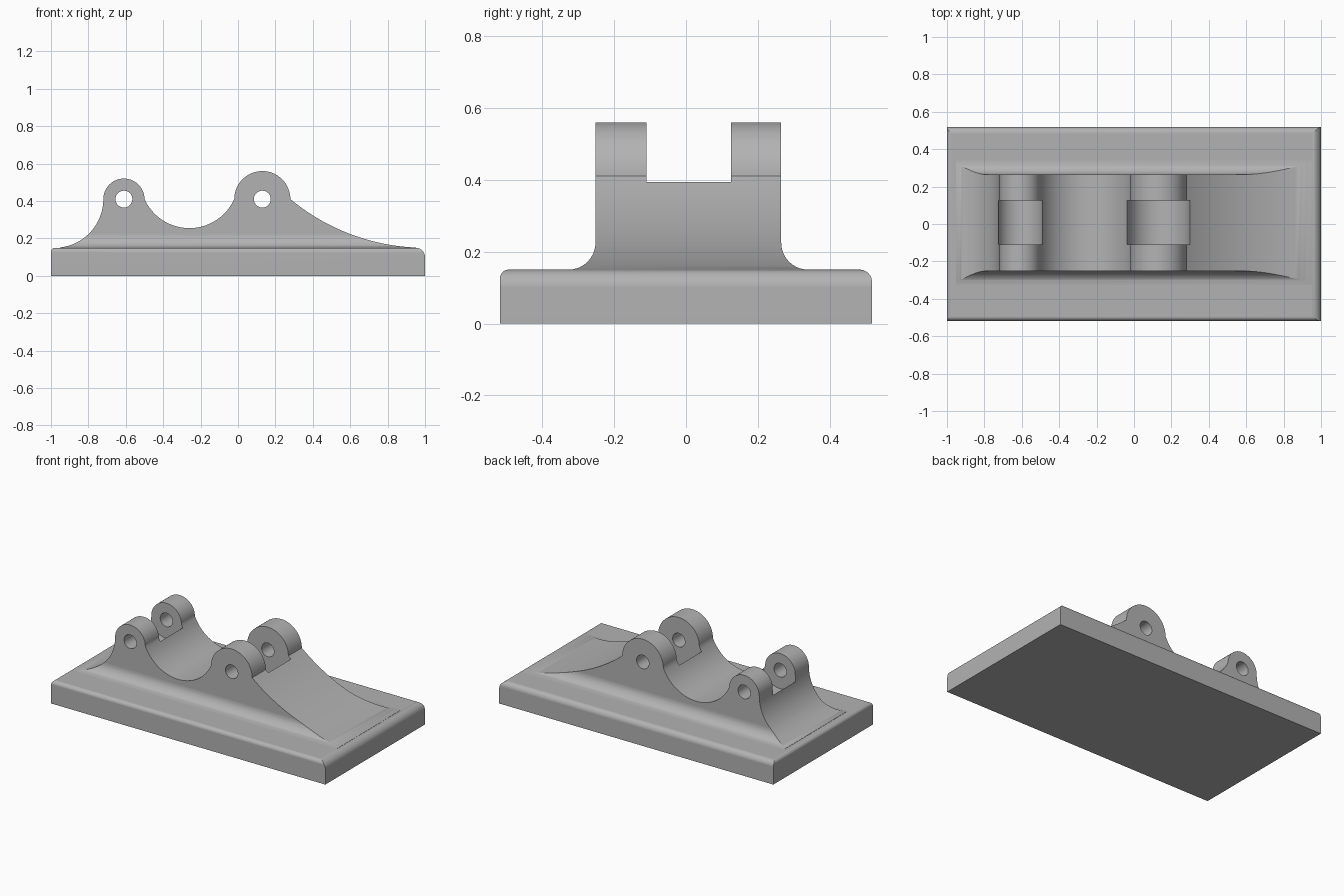
import bpy
import bmesh
from math import sin, cos, radians

if "Cube" in bpy.data.objects:
    bpy.data.objects.remove(bpy.data.objects["Cube"], do_unlink=True)

grey = bpy.data.materials.new("plain grey")
grey.use_nodes = True
colour = (0.45, 0.45, 0.45, 1)
grey.diffuse_color = colour
grey.node_tree.nodes["Principled BSDF"].inputs["Base Color"].default_value = colour


def arc(cu, cz, r, start, end, n=24):
    """Points on a circle arc, angles in degrees."""
    angles = [radians(start + (end - start) * i / n) for i in range(n + 1)]
    return [(cu + r * cos(a), cz + r * sin(a)) for a in angles]


def prism(name, profile, axis, low, high):
    """Extrude a (horizontal, z) profile along the x or y axis."""
    bm = bmesh.new()

    def place(u, z, d):
        return (d, u, z) if axis == "x" else (u, d, z)

    face = bm.faces.new([bm.verts.new(place(u, z, low)) for u, z in profile])
    moved = bmesh.ops.extrude_face_region(bm, geom=[face])["geom"]
    verts = [v for v in moved if isinstance(v, bmesh.types.BMVert)]
    bmesh.ops.translate(bm, verts=verts, vec=place(0, 0, high - low))
    bmesh.ops.recalc_face_normals(bm, faces=bm.faces)
    mesh = bpy.data.meshes.new(name)
    bm.to_mesh(mesh)
    bm.free()
    mesh.materials.append(grey)
    obj = bpy.data.objects.new(name, mesh)
    bpy.context.collection.objects.link(obj)
    return obj


def activate(obj):
    bpy.ops.object.select_all(action="DESELECT")
    obj.select_set(True)
    bpy.context.view_layer.objects.active = obj


def combine(target, tool, operation):
    """Apply a boolean and throw the tool away."""
    activate(target)
    mod = target.modifiers.new(operation.lower(), "BOOLEAN")
    mod.operation = operation
    mod.solver = "EXACT"
    mod.object = tool
    bpy.ops.object.modifier_apply(modifier=mod.name)
    bpy.data.objects.remove(tool, do_unlink=True)


def circle(x, z, r):
    return arc(x, z, r, 0, 360, 64)[:-1]


def rounded_block(half, top, r_low, r_high):
    """Block outline with a rounded top corner on each side."""
    return ([(-half, 0)]
            + arc(-half + r_low, top - r_low, r_low, 180, 90, 10)
            + arc(half - r_high, top - r_high, r_high, 90, 0, 10)
            + [(half, 0)])


# Base plate, rounded along its top edges
TOP = 0.15
base = prism("base_plate", rounded_block(1, TOP, 0.022, 0.05), "y", -0.52, 0.52)
combine(base, prism("base_section", rounded_block(0.518, TOP, 0.025, 0.035),
                    "x", -1.1, 1.1), "INTERSECT")

# Bracket side outline: end sweep, small lug, saddle, large lug, long ramp
PIN_Z = 0.41
SMALL, LARGE = (-0.61, 0.11), (0.13, 0.15)
outline = ([(-0.953, 0.12)]
           + arc(-0.98, PIN_Z, 0.26, -84, 0)[:-1]
           + arc(SMALL[0], PIN_Z, SMALL[1], 180, 0, 36)
           + arc(-0.26, 0.518, 0.263, -155.8, -24.2, 36)[1:-1]
           + arc(LARGE[0], PIN_Z, LARGE[1], 180, 0, 36)
           + arc(1.0, 1.277, 1.127, -129.7, -92.5)[1:]
           + [(0.951, 0.12)])
bracket = prism("hinge_bracket", outline, "y", -0.6, 0.6)

# Bracket cross-section: upright walls flaring into the plate
BACK, FRONT, FILLET = 0.265, -0.252, 0.075
section = ([(FRONT - FILLET, 0.12)]
           + arc(FRONT - FILLET, TOP + FILLET, FILLET, -90, 0, 16)
           + [(FRONT, 0.8), (BACK, 0.8)]
           + arc(BACK + FILLET, TOP + FILLET, FILLET, 180, 270, 16)
           + [(BACK + FILLET, 0.12)])
combine(bracket, prism("bracket_section", section, "x", -1.2, 1.2), "INTERSECT")

# Round clearance between each pair of lugs, and the pin holes
for (x, r), gap in ((SMALL, 0.122), (LARGE, 0.17)):
    combine(bracket, prism("clearance", circle(x, PIN_Z, gap), "y", -0.11, 0.125),
            "DIFFERENCE")
    combine(bracket, prism("pin_hole", circle(x, PIN_Z, 0.045), "y", -0.7, 0.7),
            "DIFFERENCE")

# Smooth curves, crisp edges
for obj in (base, bracket):
    activate(obj)
    bpy.ops.object.shade_smooth_by_angle(angle=radians(25))
    obj.modifiers.new("flat_sides", "WEIGHTED_NORMAL").keep_sharp = True
